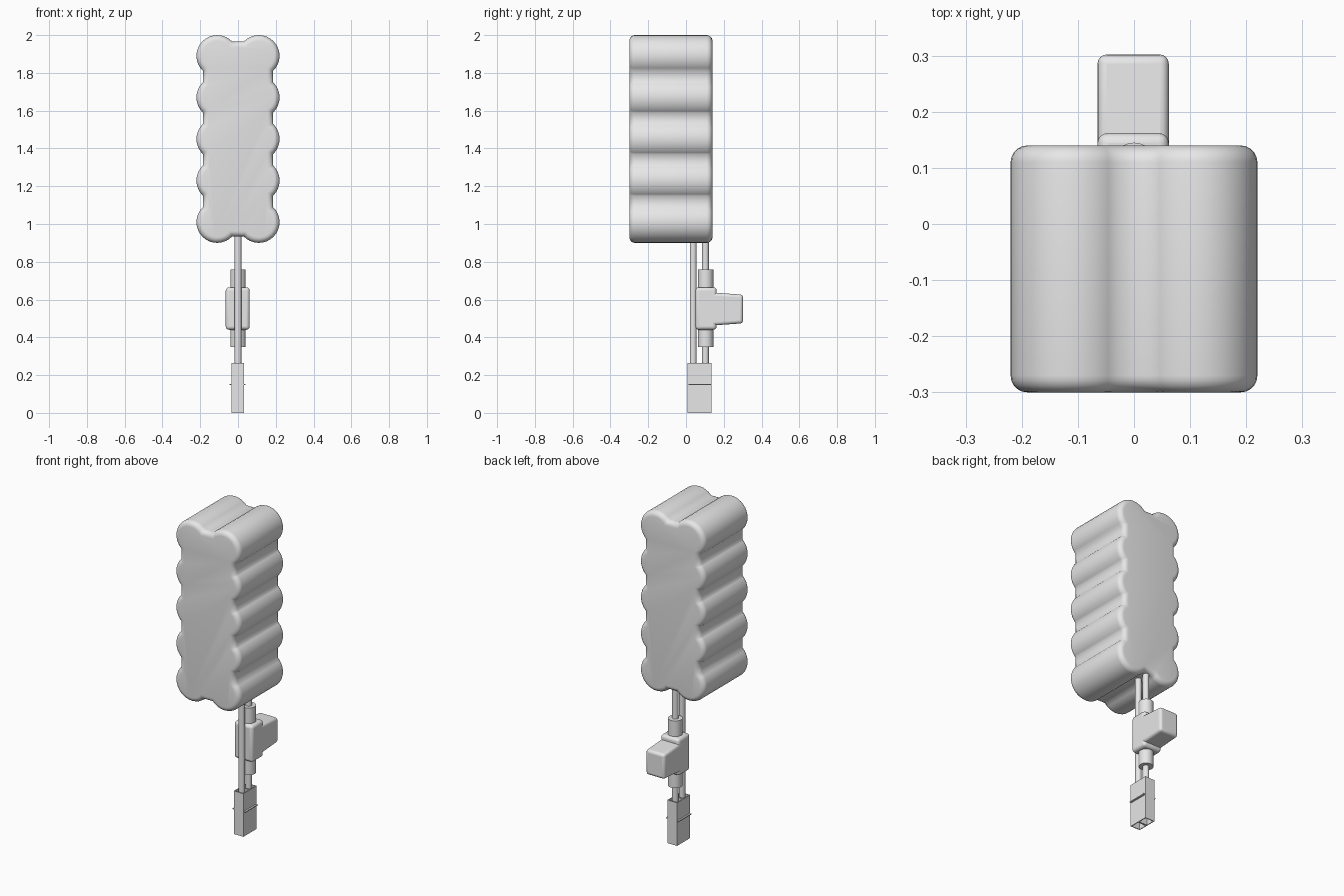
import bpy, bmesh
from math import sin, cos, acos, pi, radians
from mathutils import Vector

default = bpy.data.objects.get("Cube")
if default:
    bpy.data.objects.remove(default, do_unlink=True)

grey = bpy.data.materials.new("light_grey")
grey.use_nodes = True
GREY = (0.8, 0.8, 0.8, 1)
grey.diffuse_color = GREY
grey.node_tree.nodes["Principled BSDF"].inputs["Base Color"].default_value = GREY


def finish(name, bm, bevel=0, smooth=None):
    bmesh.ops.recalc_face_normals(bm, faces=bm.faces[:])
    mesh = bpy.data.meshes.new(name)
    bm.to_mesh(mesh)
    bm.free()
    mesh.materials.append(grey)
    obj = bpy.data.objects.new(name, mesh)
    bpy.context.collection.objects.link(obj)
    if bevel:
        mod = obj.modifiers.new("round_edges", 'BEVEL')
        mod.width, mod.segments = bevel, 4
    if smooth:
        bpy.ops.object.select_all(action='DESELECT')
        obj.select_set(True)
        bpy.context.view_layer.objects.active = obj
        bpy.ops.object.shade_smooth_by_angle(angle=radians(smooth))
    return obj


def box_mesh(low, high):
    low, high = Vector(low), Vector(high)
    bm = bmesh.new()
    bmesh.ops.create_cube(bm, size=1)
    bmesh.ops.scale(bm, vec=high - low, verts=bm.verts)
    bmesh.ops.translate(bm, vec=(low + high) / 2, verts=bm.verts)
    return bm


def rod(name, y, radius, z0, z1):
    bm = bmesh.new()
    bmesh.ops.create_cone(bm, cap_ends=True, segments=24, radius1=radius,
                          radius2=radius, depth=z1 - z0)
    bmesh.ops.translate(bm, vec=(0, y, (z0 + z1) / 2), verts=bm.verts)
    return finish(name, bm, smooth=35)


# Battery pack: wrapped outline of two columns of five cells
CELL, VALLEY, ROWS, BASE = 0.11, 0.075, 5, 1.01


def outline(shrink):
    r = CELL - shrink
    a = acos((VALLEY - shrink) / r)
    lobes = []
    for side in (1, -1):
        for i in range(ROWS):
            row = i if side > 0 else ROWS - 1 - i
            mid = 0 if side > 0 else pi
            start = mid - a - (pi / 2 if i == 0 else 0)
            end = mid + a + (pi / 2 if i == ROWS - 1 else 0)
            lobes.append((side * CELL, BASE + row * 2 * CELL, start, end))
    steps = 16
    return [(x + r * cos(s + (e - s) * k / steps), z + r * sin(s + (e - s) * k / steps))
            for x, z, s, e in lobes for k in range(steps + 1)]


FRONT, BACK, ROUND, CUTS = -0.30, 0.14, 0.03, 5
sections = []
for k in range(CUTS, -1, -1):
    t = k / CUTS * pi / 2
    sections.append((FRONT + ROUND * (1 - sin(t)), ROUND * (1 - cos(t))))
sections += [(FRONT + BACK - y, shrink) for y, shrink in reversed(sections)]

bm = bmesh.new()
rings = [[bm.verts.new((x, y, z)) for x, z in outline(s)] for y, s in sections]
for a, b in zip(rings, rings[1:]):
    n = len(a)
    for i in range(n):
        bm.faces.new((a[i], a[(i + 1) % n], b[(i + 1) % n], b[i]))
bm.faces.new(rings[0])
bm.faces.new(rings[-1])
finish("battery_pack", bm, smooth=60)

# Wires and the sleeves on the fused one
rod("front_wire", 0.038, 0.018, 0.24, 0.96)
rod("back_wire", 0.103, 0.018, 0.24, 0.96)
rod("lower_sleeve", 0.104, 0.041, 0.35, 0.46)
rod("upper_sleeve", 0.104, 0.041, 0.64, 0.76)

# Fuse holder body and its tapered cap
finish("fuse_body", box_mesh((-0.065, 0.05, 0.44), (0.062, 0.162, 0.665)), 0.018, 40)
bm = box_mesh((-0.065, 0.10, 0.46), (0.062, 0.302, 0.64))
for v in bm.verts:
    if v.co.y > 0.2:
        v.co.z = 0.55 + (v.co.z - 0.55) * 0.84
finish("fuse_cap", bm, 0.016, 40)

# Connector: two hollow housings, each with a contact blade
for label, y0 in (("front", 0.008), ("back", 0.072)):
    bm = box_mesh((-0.034, y0, 0), (0.031, y0 + 0.063, 0.263))
    bm.normal_update()
    for sign, depth in ((-1, 0.12), (1, 0.03)):
        face = [f for f in bm.faces if f.normal.z * sign > 0.9]
        bmesh.ops.inset_individual(bm, faces=face, thickness=0.007)
        bmesh.ops.inset_individual(bm, faces=face, thickness=0.001, depth=-depth)
    finish(label + "_connector_housing", bm)
    finish(label + "_contact_blade",
           box_mesh((-0.006, y0 + 0.015, 0.03), (0.002, y0 + 0.048, 0.13)))

# Thin latch ridges on both sides of the connector
for label, x0, x1 in (("right", -0.044, -0.033), ("left", 0.03, 0.041)):
    finish(label + "_latch_ridge", box_mesh((x0, 0.012, 0.147), (x1, 0.132, 0.153)))
